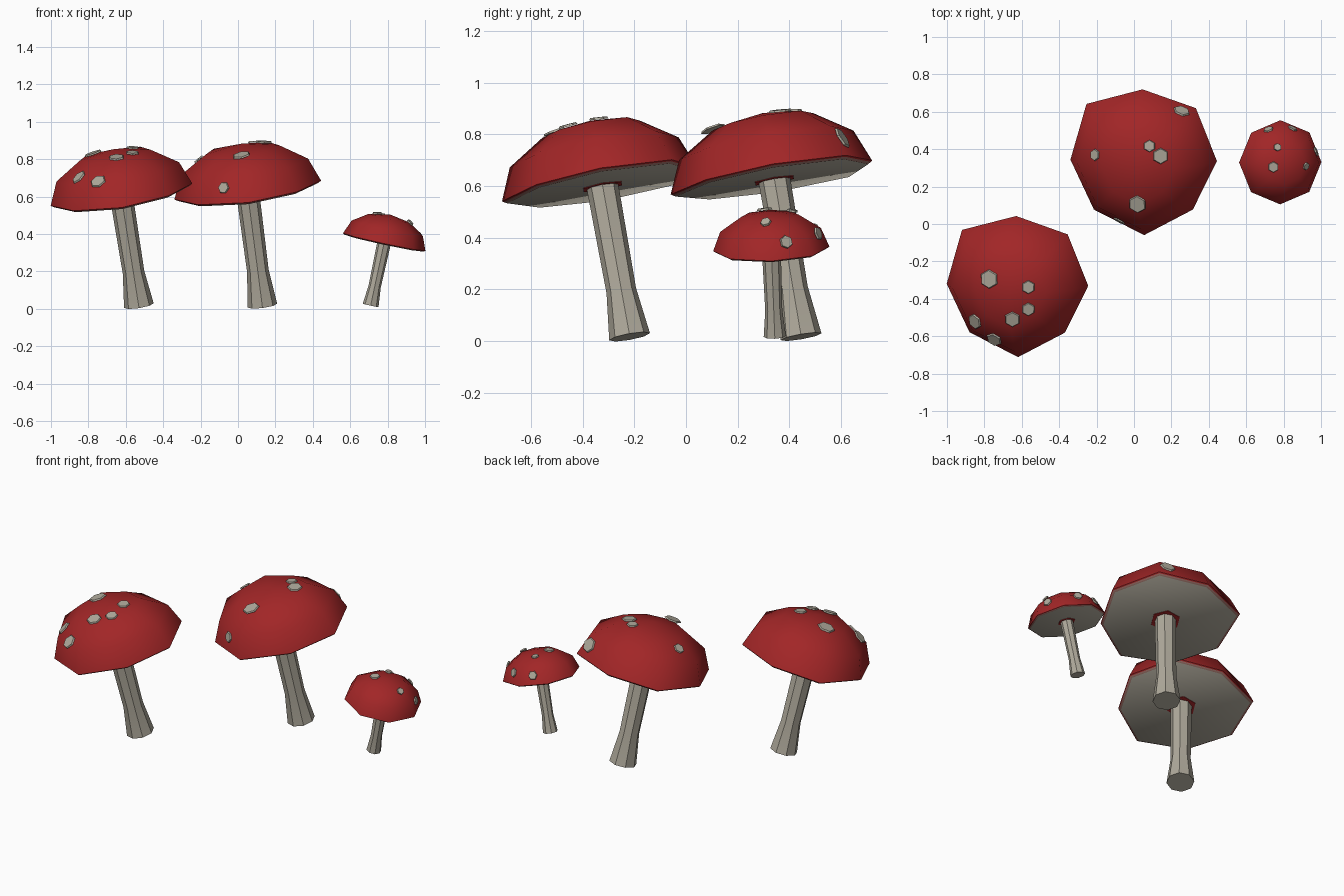
import bpy, bmesh, math
from mathutils import Vector, Matrix
from mathutils.bvhtree import BVHTree

if "Cube" in bpy.data.objects:
    bpy.data.objects.remove(bpy.data.objects["Cube"])


def material(name, rgb):
    m = bpy.data.materials.new(name)
    m.diffuse_color = (*rgb, 1)
    m.use_nodes = True
    m.node_tree.nodes["Principled BSDF"].inputs["Base Color"].default_value = m.diffuse_color
    return m


RED = material("cap red", (0.36, 0.019, 0.02))
PALE = material("pale grey", (0.43, 0.40, 0.33))
LIP = material("pinkish lip", (0.36, 0.18, 0.15))


def lathe(name, rings, sides, matrix, mats, stretch=None, apex=None, smooth=40):
    """Stack rings of (radius, height, material) into a closed solid, bottom to top."""
    bm = bmesh.new()
    stretch = stretch or [1] * sides
    loops = []
    for r, z, _ in rings:
        loops.append([bm.verts.new((r * s * math.cos(math.tau * i / sides),
                                    r * s * math.sin(math.tau * i / sides), z))
                      for i, s in enumerate(stretch)])
    bm.faces.new(loops[0][::-1]).material_index = rings[0][2]
    for k in range(1, len(loops)):
        a, b = loops[k - 1], loops[k]
        for i in range(sides):
            j = (i + 1) % sides
            bm.faces.new((a[i], a[j], b[j], b[i])).material_index = rings[k][2]
    if apex is None:
        bm.faces.new(loops[-1]).material_index = rings[-1][2]
    else:
        top = bm.verts.new((0, 0, apex))
        for i in range(sides):
            bm.faces.new((loops[-1][i], loops[-1][(i + 1) % sides], top)).material_index = rings[-1][2]
    bm.transform(matrix)
    bm.normal_update()
    me = bpy.data.meshes.new(name)
    bm.to_mesh(me)
    bm.free()
    for m in mats:
        me.materials.append(m)
    ob = bpy.data.objects.new(name, me)
    bpy.context.collection.objects.link(ob)
    if smooth:
        bpy.context.view_layer.objects.active = ob
        ob.select_set(True)
        bpy.ops.object.shade_smooth_by_angle(angle=math.radians(smooth))
        ob.select_set(False)
    return ob


def frame(origin, normal):
    q = Vector((0, 0, 1)).rotation_difference(normal)
    return Matrix.Translation(origin) @ q.to_matrix().to_4x4()


def mushroom(name, centre, slope, R, H, stretch, stem, foot_z, spots):
    n = Vector((-slope[0], -slope[1], 1)).normalized()
    M = frame(Vector(centre), n)

    # cap: flat underside, narrow lip, squashed half sphere
    lip = 0.03 * R
    rings = [(R * 0.955, -lip, 0), (R * 0.985, -lip * 0.4, 1), (R, 0, 2)]
    rings += [(R * math.cos(math.radians(a)), H * math.sin(math.radians(a)), 2) for a in (30, 60)]
    cap = lathe(name + "_cap", rings, 8, M, [PALE, LIP, RED], stretch, apex=H, smooth=60)

    # stem: flared foot, narrow middle, leaning with the cap
    length = (centre[2] - foot_z) / n.z
    foot, mid, top = stem
    lathe(name + "_stem",
          [(foot, -length, 0), (mid, -length * 0.7, 0), (top, 0.01, 0)],
          8, M, [PALE])

    # red collar around the top of the stem
    lathe(name + "_collar", [(top * 1.4, -lip - 0.003, 0), (top * 1.4, -lip + 0.003, 0)],
          6, M, [RED], smooth=None)

    # hexagonal spots lying just above the cap
    tree = BVHTree.FromPolygons([v.co for v in cap.data.vertices],
                                [p.vertices for p in cap.data.polygons])
    for i, (x, y, z, r) in enumerate(spots):
        if z is None:
            hit, normal, _, _ = tree.ray_cast(Vector((x, y, 3)), Vector((0, 0, -1)))
        else:
            hit, normal, _, _ = tree.find_nearest(Vector((x, y, z)))
        if hit is None:
            continue
        lathe(f"{name}_spot_{i + 1}", [(r, 0.003, 0), (r * 0.9, 0.011, 0)], 6,
              frame(hit, normal) @ Matrix.Rotation(math.radians(30), 4, 'Z'),
              [PALE], smooth=None)


uneven = [1.0, 1.02, 0.97, 1.08, 0.99, 0.96, 1.02, 0.94]

mushroom("left", (-0.625, -0.325, 0.61), (0.16, 0.18), 0.385, 0.25, uneven,
         (0.08, 0.058, 0.062), 0.017,
         [(-0.773, -0.294, None, 0.052), (-0.565, -0.337, None, 0.037),
          (-0.565, -0.455, None, 0.037), (-0.65, -0.508, None, 0.044),
          (-0.848, -0.52, None, 0.044), (-0.746, -0.615, None, 0.044)])

mushroom("middle", (0.05, 0.34, 0.635), (0.13, 0.17), 0.397, 0.253, uneven,
         (0.08, 0.058, 0.062), 0.017,
         [(0.254, 0.60, None, 0.046), (-0.206, 0.369, None, 0.033),
          (0.083, 0.417, None, 0.033), (0.142, 0.364, None, 0.044),
          (0.019, 0.107, None, 0.05), (-0.086, 0.0, 0.65, 0.033)])

mushroom("small", (0.782, 0.33, 0.357), (-0.215, 0.04), 0.225, 0.15, None,
         (0.043, 0.033, 0.037), 0.018,
         [(0.767, 0.41, None, 0.022), (0.745, 0.305, None, 0.03),
          (0.917, 0.31, None, 0.022), (0.978, 0.39, 0.385, 0.027),
          (0.714, 0.52, 0.44, 0.027), (0.853, 0.52, 0.42, 0.027)])
